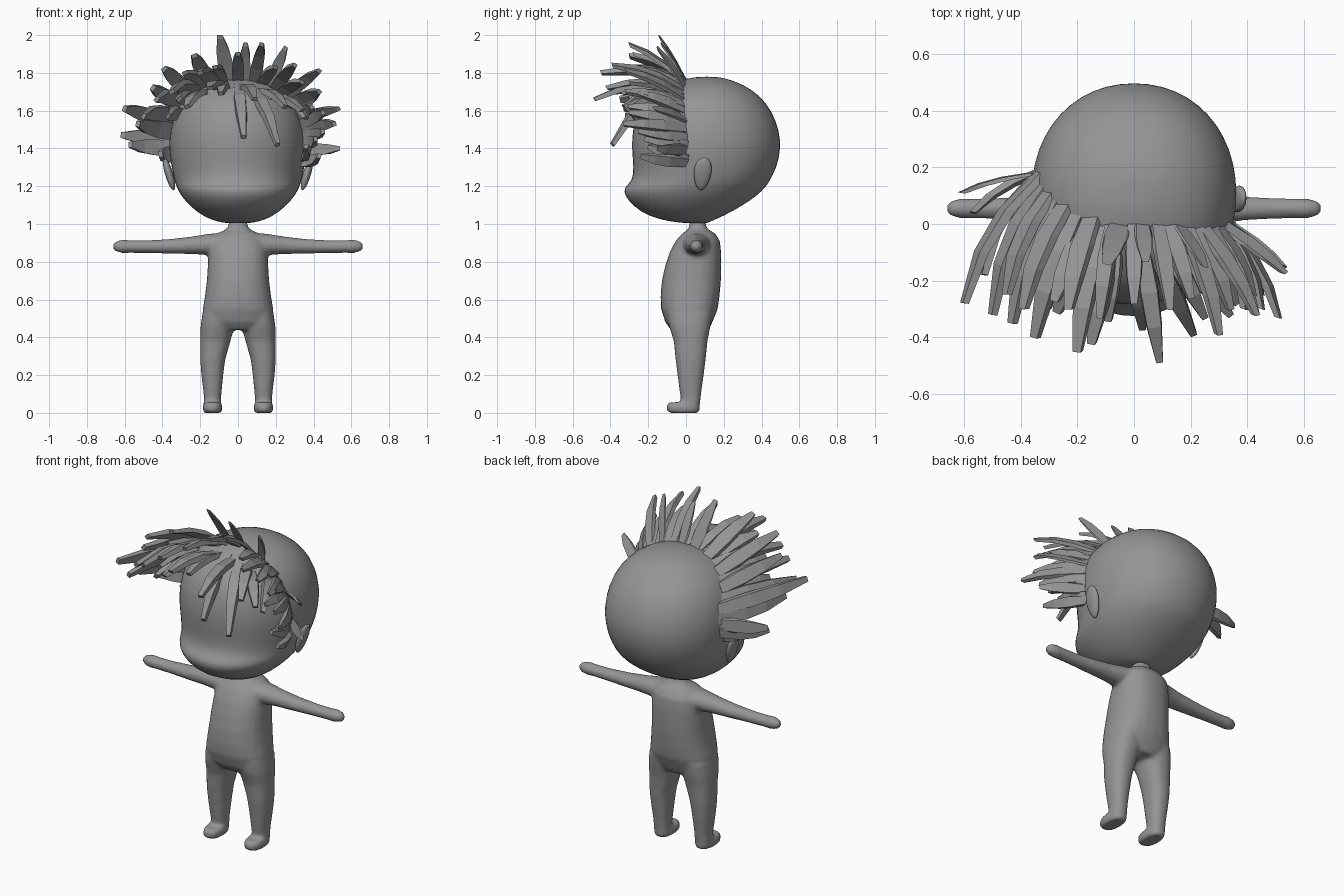
import bpy, bmesh, math
from mathutils import Vector

grey = bpy.data.materials.new("plain grey")
grey.diffuse_color = (0.3, 0.3, 0.3, 1)


def make_object(name, bm, smooth=True):
    bmesh.ops.recalc_face_normals(bm, faces=bm.faces)
    mesh = bpy.data.meshes.new(name)
    bm.to_mesh(mesh)
    bm.free()
    mesh.materials.append(grey)
    for p in mesh.polygons:
        p.use_smooth = smooth
    obj = bpy.data.objects.new(name, mesh)
    bpy.context.collection.objects.link(obj)
    return obj


def skin(bm, rings):
    """Bridge rings of points into a closed tube."""
    loops = [[bm.verts.new(p) for p in ring] for ring in rings]
    n = len(loops[0])
    for a, b in zip(loops, loops[1:]):
        for i in range(n):
            j = (i + 1) % n
            bm.faces.new((a[i], a[j], b[j], b[i]))
    bm.faces.new(loops[0])
    bm.faces.new(loops[-1])


def oval(z, front, back, half, x=0, n=24, power=1.0):
    """Horizontal oval ring between front and back depth."""
    pts = []
    for i in range(n):
        t = 2 * math.pi * i / n
        c, s = math.cos(t), math.sin(t)
        c = math.copysign(abs(c) ** power, c)
        s = math.copysign(abs(s) ** power, s)
        pts.append((x + half * c, (front + back) / 2 + (back - front) / 2 * s, z))
    return pts


# Head: oval slices with a jutting muzzle
head_slices = [
    (1.003, 0.01, 0.11, 0.055), (1.013, -0.09, 0.13, 0.115),
    (1.04, -0.20, 0.195, 0.185), (1.09, -0.277, 0.29, 0.252),
    (1.15, -0.33, 0.38, 0.305), (1.195, -0.333, 0.425, 0.328),
    (1.225, -0.287, 0.445, 0.338), (1.30, -0.28, 0.485, 0.356),
    (1.40, -0.292, 0.507, 0.369), (1.50, -0.287, 0.497, 0.363),
    (1.60, -0.26, 0.457, 0.335), (1.68, -0.205, 0.395, 0.28),
    (1.74, -0.10, 0.305, 0.20), (1.772, 0.01, 0.21, 0.10),
    (1.78, 0.07, 0.15, 0.04)]
bm = bmesh.new()
skin(bm, [oval(*s, power=0.95) for s in head_slices])
head = make_object("head", bm)
head.modifiers.new("smooth", "SUBSURF").levels = 1
head.modifiers["smooth"].render_levels = 1

# Ears: flattened ovals, narrower and closer to the head at the bottom
for side, name in ((-1, "left_ear"), (1, "right_ear")):
    bm = bmesh.new()
    bmesh.ops.create_uvsphere(bm, u_segments=20, v_segments=12, radius=1)
    for v in bm.verts:
        x, y, z = v.co
        v.co = (side * (0.365 + 0.022 * x + 0.024 * z),
                0.087 + 0.046 * y * (1 + 0.2 * z) + 0.008 * z,
                1.265 + 0.087 * z)
    make_object(name, bm)

# Body: torso, legs, feet and arms, fused into one smooth skin
bm = bmesh.new()
torso = [
    (0.44, -0.08, 0.12, 0.11), (0.48, -0.11, 0.14, 0.18),
    (0.55, -0.132, 0.168, 0.187), (0.62, -0.135, 0.178, 0.175),
    (0.70, -0.128, 0.185, 0.165), (0.78, -0.11, 0.187, 0.16),
    (0.85, -0.087, 0.186, 0.156), (0.91, -0.055, 0.18, 0.145),
    (0.95, -0.02, 0.155, 0.11), (0.97, 0.01, 0.12, 0.065),
    (0.99, 0.018, 0.105, 0.05), (1.02, 0.018, 0.105, 0.05)]
skin(bm, [oval(*s, power=0.85) for s in torso])
leg = [
    (0.025, -0.02, 0.072, 0.045, 0.135), (0.10, -0.032, 0.08, 0.047, 0.135),
    (0.20, -0.045, 0.094, 0.058, 0.136), (0.28, -0.055, 0.104, 0.066, 0.134),
    (0.38, -0.065, 0.114, 0.08, 0.12), (0.46, -0.09, 0.13, 0.09, 0.108),
    (0.53, -0.10, 0.14, 0.09, 0.098)]
foot = [
    (0.0, -0.088, 0.066, 0.044, 0.135), (0.012, -0.102, 0.074, 0.052, 0.135),
    (0.04, -0.104, 0.074, 0.052, 0.135), (0.056, -0.09, 0.07, 0.044, 0.135)]
arm = [  # distance out, bottom, top, half depth
    (0.08, 0.83, 0.955, 0.085), (0.16, 0.835, 0.948, 0.068),
    (0.24, 0.84, 0.935, 0.055), (0.35, 0.842, 0.922, 0.046),
    (0.48, 0.846, 0.914, 0.038), (0.57, 0.847, 0.914, 0.035),
    (0.61, 0.845, 0.918, 0.036), (0.645, 0.853, 0.91, 0.029),
    (0.662, 0.868, 0.895, 0.013)]
for side in (-1, 1):
    for part in (leg, foot):
        skin(bm, [oval(z, f, b, h, side * x, power=0.85) for z, f, b, h, x in part])
    skin(bm, [[(side * x, 0.055 + d * math.cos(i * math.pi / 8),
                (lo + hi) / 2 + (hi - lo) / 2 * math.sin(i * math.pi / 8))
               for i in range(16)] for x, lo, hi, d in arm])
body = make_object("body", bm)
fuse = body.modifiers.new("fuse", "REMESH")
fuse.mode = "VOXEL"
fuse.voxel_size = 0.011
fuse.use_smooth_shade = True
soften = body.modifiers.new("soften", "SMOOTH")
soften.factor = 0.5
soften.iterations = 6

# Hair: flat, bent, blunt-tipped strands
# (angle around the head from straight up, root depth, tip x, tip y, tip z)
left_hair = [
    (-97, .15, -.41, .05, 1.37), (-92, .18, -.57, .04, 1.42),
    (-84, .18, -.61, .11, 1.47), (-79, .18, -.53, -.18, 1.53),
    (-70, .18, -.60, -.28, 1.61), (-63, .14, -.50, -.32, 1.57),
    (-55, .12, -.45, -.25, 1.72), (-50, .10, -.43, -.35, 1.66),
    (-42, .08, -.39, -.30, 1.82), (-34, .05, -.35, -.40, 1.70),
    (-25, .03, -.23, -.30, 1.89), (-20, 0, -.20, -.45, 1.80),
    (-60, 0, -.37, -.25, 1.57), (-15, -.08, -.15, -.42, 1.72),
    (-8, 0, -.095, -.14, 1.99), (-45, 0, -.31, -.30, 1.66),
    (-28, 0, -.28, -.27, 1.80), (-32, -.05, -.27, -.31, 1.62)]
right_hair = [
    (0, 0, 0, -.28, 1.90), (5, 0, .04, -.13, 1.95),
    (14, 0, .125, -.30, 1.95), (27, 0, .25, -.15, 1.93),
    (32, 0, .30, -.39, 1.84), (43, 0, .43, -.32, 1.81),
    (57, 0, .42, -.25, 1.69), (65, 0, .53, -.17, 1.61),
    (74, 0, .51, -.33, 1.53), (82, 0, .45, -.25, 1.49),
    (93, 0, .53, -.15, 1.40), (104, 0, .43, -.24, 1.36),
    (100, 0, .36, -.20, 1.41), (51, 0, .43, -.32, 1.70),
    (70, 0, .45, -.30, 1.59), (38, 0, .34, -.30, 1.75),
    (20, 0, .20, -.26, 1.83), (88, 0, .41, -.22, 1.45),
    (-13, 0, -.12, -.33, 1.83), (62, 0, .39, -.30, 1.62)]
fringe = [
    (0, -.10, .03, -.37, 1.46), (6, -.10, .09, -.485, 1.66),
    (14, -.10, .21, -.39, 1.42), (30, -.10, .34, -.32, 1.60),
    (-12, -.08, -.09, -.34, 1.69), (22, -.08, .25, -.33, 1.62),
    (46, -.05, .36, -.28, 1.56)]


def strand(bm, angle, depth, x, y, z, width):
    a = math.radians(angle)
    r = 0.36 * math.sqrt(1 - ((depth - 0.1) / 0.4) ** 2)
    root = Vector((r * math.sin(a), depth, 1.41 + r * math.cos(a)))
    normal = (root - Vector((0, 0.12, 1.41))).normalized()
    tip = Vector((x, y, z))
    across = (tip - root).cross(normal).normalized()
    lift = 0.13 * (tip - root).length
    rings = []
    for t, bulge, w, thick in ((-0.06, -0.2, 0.75, 0.015), (0.3, 0.6, 1.0, 0.018),
                               (0.62, 0.65, 0.85, 0.016), (1, 0, 0.4, 0.011)):
        p = root.lerp(tip, t) + normal * bulge * lift
        u, v = across * w * width, normal * thick
        rings.append([p - u - v, p + u - v, p + u * 0.85 + v, p - u * 0.85 + v])
    skin(bm, rings)


for name, strands, width in (("left_hair", left_hair, 0.043),
                             ("right_hair", right_hair, 0.033),
                             ("fringe", fringe, 0.034)):
    bm = bmesh.new()
    for s in strands:
        strand(bm, *s, width)
    make_object(name, bm, smooth=False)
